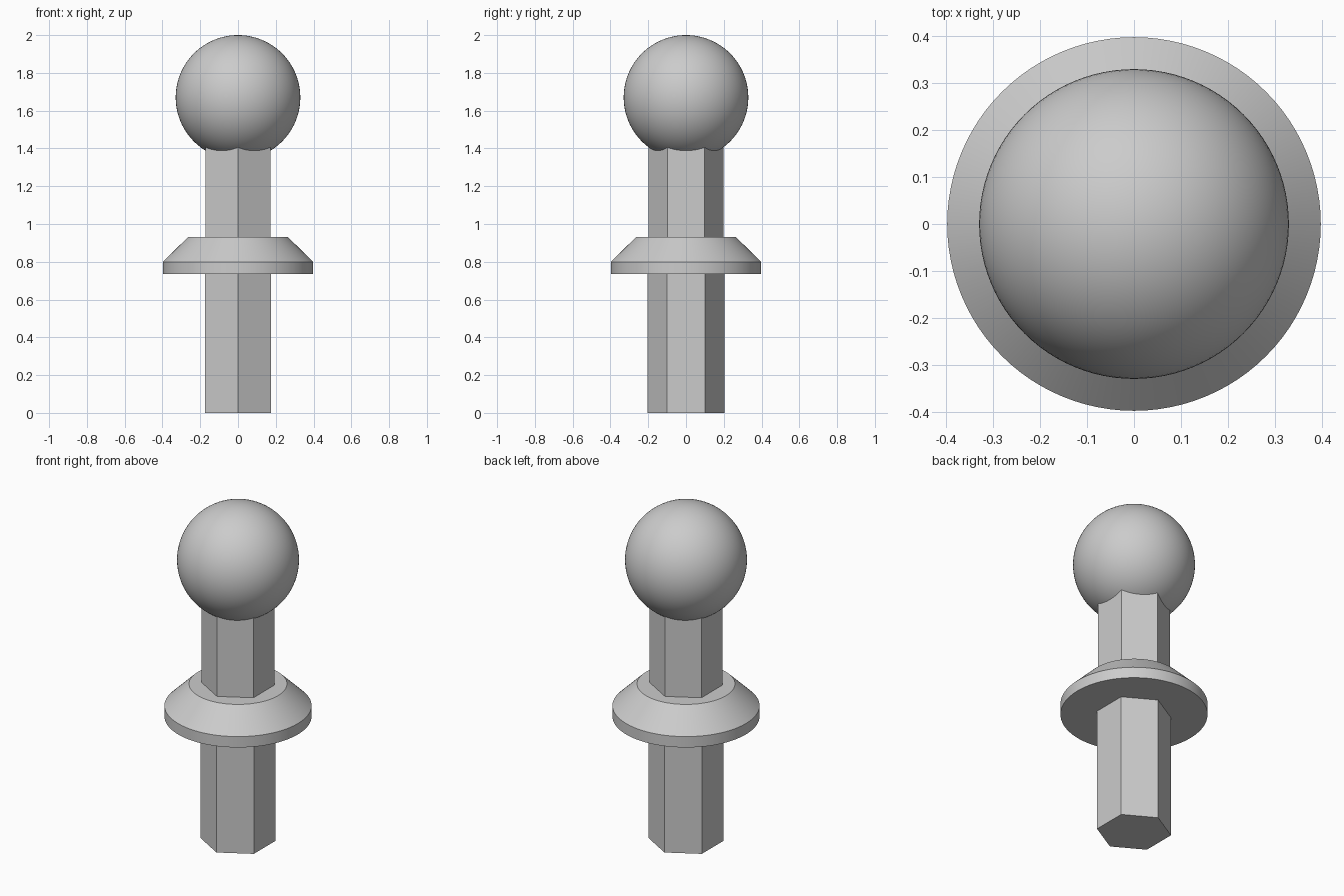
import bpy
import bmesh
from math import sin, cos, tau, radians

cube = bpy.data.objects.get("Cube")
if cube:
    bpy.data.objects.remove(cube, do_unlink=True)

grey = bpy.data.materials.new("plain grey")
grey.use_nodes = True
colour = (0.6, 0.6, 0.6, 1)
grey.diffuse_color = colour
grey.node_tree.nodes["Principled BSDF"].inputs["Base Color"].default_value = colour


def finish(name, bm, smooth=False):
    """Turn a bmesh into a named, shaded object."""
    bmesh.ops.recalc_face_normals(bm, faces=bm.faces[:])
    mesh = bpy.data.meshes.new(name)
    bm.to_mesh(mesh)
    bm.free()
    mesh.materials.append(grey)
    obj = bpy.data.objects.new(name, mesh)
    bpy.context.collection.objects.link(obj)
    if smooth:
        bpy.ops.object.select_all(action="DESELECT")
        obj.select_set(True)
        bpy.context.view_layer.objects.active = obj
        bpy.ops.object.shade_smooth_by_angle(angle=radians(30))
    return obj


def turned(name, profile, sides, smooth=False):
    """Closed solid from (radius, height) rings, with a corner on +y."""
    bm = bmesh.new()
    rings = [[bm.verts.new((r * sin(tau * i / sides), r * cos(tau * i / sides), z))
              for i in range(sides)] for r, z in profile]
    for low, high in zip(rings, rings[1:]):
        for i in range(sides):
            j = (i + 1) % sides
            bm.faces.new((low[i], low[j], high[j], high[i]))
    bm.faces.new(rings[0])
    bm.faces.new(rings[-1])
    return finish(name, bm, smooth)


# Hexagonal shank and slightly slimmer neck
turned("hex_shank", [(0.203, 0), (0.203, 0.8)], 6)
turned("hex_neck", [(0.198, 0.8), (0.198, 1.5)], 6)

# Round flange with a sloping shoulder
turned("collar", [(0.398, 0.735), (0.398, 0.8), (0.265, 0.93)], 96, True)

# Ball on top
bm = bmesh.new()
bmesh.ops.create_uvsphere(bm, u_segments=96, v_segments=48, radius=0.33)
bmesh.ops.translate(bm, verts=bm.verts[:], vec=(0, 0, 1.67))
finish("ball", bm, True)
